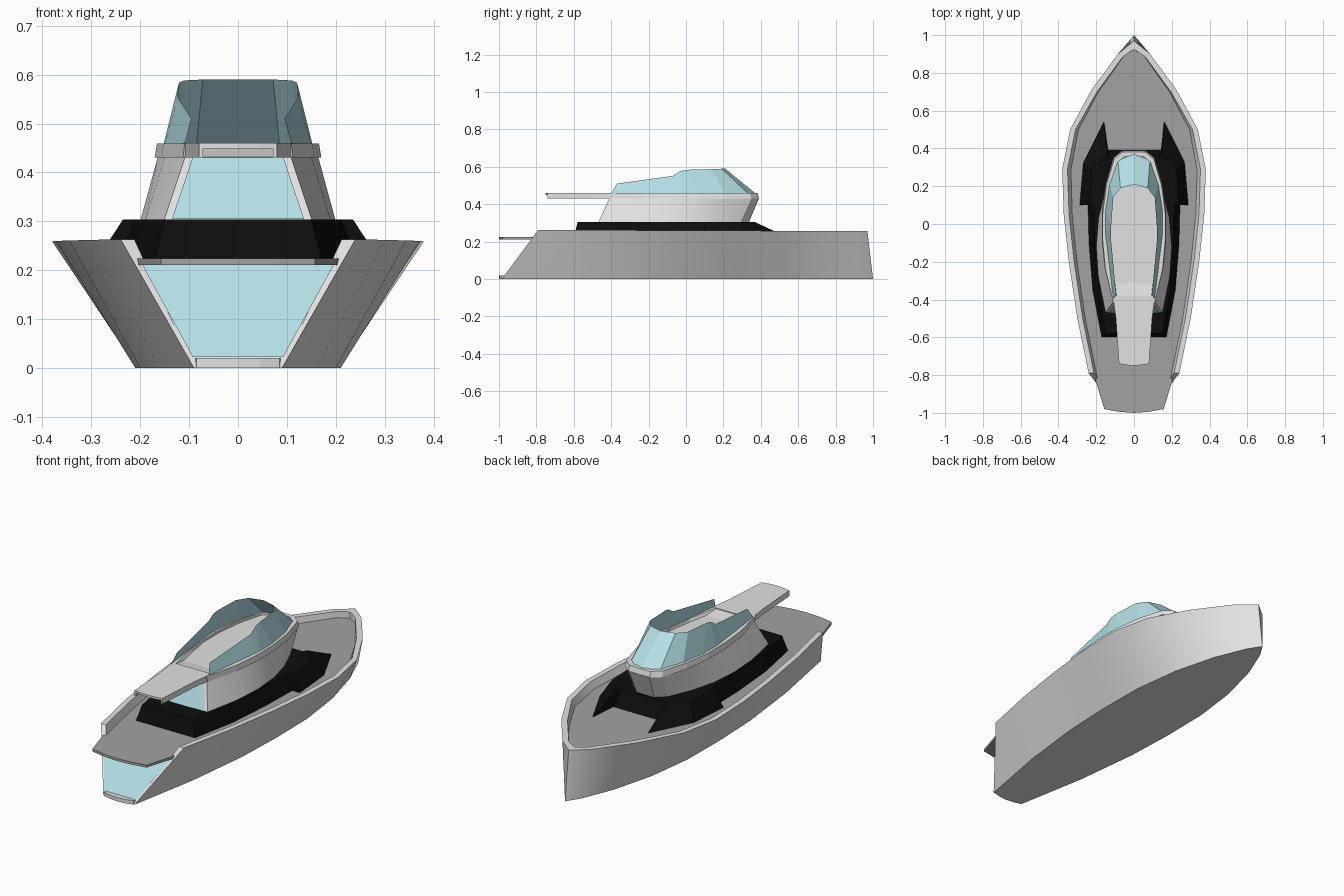
import bpy, bmesh, math

if "Cube" in bpy.data.objects:
    bpy.data.objects.remove(bpy.data.objects["Cube"])


def material(name, r, g, b):
    m = bpy.data.materials.new(name)
    m.diffuse_color = (r, g, b, 1)
    m.use_nodes = True
    m.node_tree.nodes["Principled BSDF"].inputs["Base Color"].default_value = m.diffuse_color
    return m


WHITE = material("pale_grey_paint", 0.76, 0.76, 0.76)
DECK = material("deck_grey", 0.36, 0.36, 0.36)
BLACK = material("black_glass", 0.004, 0.004, 0.004)
GLASS = material("light_blue_glass", 0.46, 0.74, 0.79)


def finish(name, bm, mat, smooth=False):
    bmesh.ops.remove_doubles(bm, verts=bm.verts, dist=1e-5)
    bmesh.ops.dissolve_degenerate(bm, edges=bm.edges, dist=1e-5)
    bmesh.ops.recalc_face_normals(bm, faces=bm.faces)
    me = bpy.data.meshes.new(name)
    bm.to_mesh(me)
    bm.free()
    me.materials.append(mat)
    ob = bpy.data.objects.new(name, me)
    bpy.context.collection.objects.link(ob)
    if smooth:
        bpy.ops.object.select_all(action='DESELECT')
        ob.select_set(True)
        bpy.context.view_layer.objects.active = ob
        bpy.ops.object.shade_smooth_by_angle(angle=math.radians(28))
    return ob


def ring(half, z):
    """Closed outline from bow-to-stern half points mirrored in x."""
    pts = [(x, y, z) for x, y in half]
    return pts + [(-x, y, z) for x, y, z in reversed(pts) if x > 1e-6]


def strip(bm, rows, closed):
    """Quads between neighbouring rows of points."""
    vs = [[bm.verts.new(p) for p in row] for row in rows]
    n = len(vs[0])
    for a, b in zip(vs, vs[1:]):
        for i in range(n if closed else n - 1):
            j = (i + 1) % n
            bm.faces.new((a[i], a[j], b[j], b[i]))
    return vs


def loft(name, rings, mat, smooth=False):
    bm = bmesh.new()
    vs = strip(bm, rings, True)
    bm.faces.new(vs[0])
    bm.faces.new(vs[-1])
    return finish(name, bm, mat, smooth)


def panel(name, pts, mat):
    bm = bmesh.new()
    bm.faces.new([bm.verts.new(p) for p in pts])
    return finish(name, bm, mat)


# Hull stations: top y, top half-width, bottom y, bottom half-width
stations = [(.97, 0, 1, 0), (.90, .085, .93, .045), (.71, .225, .76, .115),
            (.50, .338, .53, .175), (.29, .38, .28, .207), (.05, .372, .02, .21),
            (-.2, .345, -.25, .2), (-.5, .30, -.6, .16), (-.79, .24, -.985, .09)]


def section(s):
    yt, wt, yb, wb = s
    zt = .26 - .004 * yt
    f = .225 / zt
    yd, wd = yb + (yt - yb) * f, wb + (wt - wb) * f
    if wt == 0:
        return [(0, yb, 0), (0, yt, zt), (0, yt - .045, zt), (0, yd - .05, .215)]
    return [(wb, yb, 0), (wt, yt, zt), (wt - .028, yt - .012 * (yt > .6), zt),
            (wd - .028, yd - .012 * (yt > .6), .215)]


rows = [section(s) for s in stations]
bm = bmesh.new()
for side in (1, -1):
    mirrored = [[(side * x, y, z) for x, y, z in r] for r in rows]
    strip(bm, mirrored, False)
    bm.faces.new([bm.verts.new(p) for p in mirrored[-1]])
bm.faces.new([bm.verts.new(p) for p in ring([(s[3], s[2]) for s in stations], 0)])
# sloping transom under the deck
xd, yd = rows[-1][3][0], rows[-1][3][1]
bm.faces.new([bm.verts.new(p) for p in
              [(-.09, -.985, 0), (.09, -.985, 0), (xd, yd, .215), (-xd, yd, .215)]])
finish("hull", bm, WHITE, True)

# Transom glass and the small step at its foot
panel("stern_window", [(-.092, -.975, .022), (.092, -.975, .022),
                       (.196, -.832, .211), (-.196, -.832, .211)], GLASS)
lip = [(.09, -.95), (.085, -.985), (.045, -.996), (0, -1)]
loft("stern_step", [ring([(0, -.95)] + lip, z) for z in (0, .02)], WHITE)

# Deck slab with overhang behind the stern
deck = [(r[3][0] + .01 * (r[3][0] > 0), r[3][1]) for r in rows[:-1]]
deck += [(.222, -.76), (.2, -.84), (.157, -.98), (.08, -.994), (0, -1)]
loft("deck", [ring(deck, z) for z in (.211, .224)], DECK)

# Black glazed lower cabin with forward horns
low = [(0, .395), (.145, .395), (.16, .55), (.27, .33), (.29, .1), (.245, .1),
       (.24, -.1), (.22, -.35), (.172, -.6)]
top = [(0, .35), (.13, .35), (.14, .37), (.225, .29), (.235, .1), (.212, .1),
       (.208, -.1), (.19, -.35), (.15, -.58)]
loft("lower_cabin", [ring(low, .22), ring(top, .304)], BLACK)

# Upper cabin walls leaning forward
base = [(0, .335), (.05, .335), (.1, .29), (.155, .16), (.188, .03), (.2, -.12),
        (.19, -.28), (.152, -.47)]
head = [(0, .39), (.06, .388), (.105, .35), (.145, .21), (.164, .06), (.164, -.08),
        (.15, -.23), (.108, -.41)]
loft("upper_cabin", [ring(base, .30), ring(head, .432)], WHITE, True)

# Rear cabin glass and door
panel("cabin_rear_window", [(-.135, -.472, .305), (.135, -.472, .305),
                            (.093, -.416, .43), (-.093, -.416, .43)], GLASS)
panel("cabin_door", [(-.062, -.475, .305), (.062, -.475, .305),
                     (.062, -.426, .414), (-.062, -.426, .414)], GLASS)

# Roof band with a shallow recessed floor
band = [(x * 1.04, y) for x, y in head]
rim = [(x * 1.01, y - .008) for x, y in head]
inner = [(x * .86, y * .92) for x, y in head[:-1]] + [(.09, -.4)]
floor = inner[:-2] + [(.122, -.2), (.1, -.31)]
loft("roof_band", [ring(band, .43), ring(rim, .459), ring(inner, .459),
                   ring(floor, .445)], WHITE)

# Rear canopy with side skirts
tail = [(0, -.38), (.112, -.38), (.096, -.5), (.08, -.74), (.04, -.747), (0, -.75)]
loft("rear_canopy", [ring(tail, z) for z in (.449, .46)], WHITE)
for side, label in ((1, "right"), (-1, "left")):
    skirt = [(.112, -.38), (.096, -.5), (.08, -.74), (.072, -.74), (.088, -.5), (.1, -.38)]
    loft("canopy_skirt_" + label,
         [[(side * x, y, z) for x, y in skirt] for z in (.43, .45)], WHITE)

# Open-topped wraparound windscreen
foot = [(0, .375), (.085, .335), (.13, .21), (.152, .07), (.153, -.03), (.15, -.07),
        (.11, -.4)]
edge = [(0, .21, .59), (.072, .19, .59), (.11, .14, .588), (.12, 0, .584),
        (.122, -.03, .578), (.123, -.07, .552), (.095, -.37, .51)]
bm = bmesh.new()
for side in (1, -1):
    strip(bm, [[(side * x, y, .455) for x, y in foot],
               [(side * x, y, z) for x, y, z in edge]], False)
finish("windscreen", bm, GLASS)
